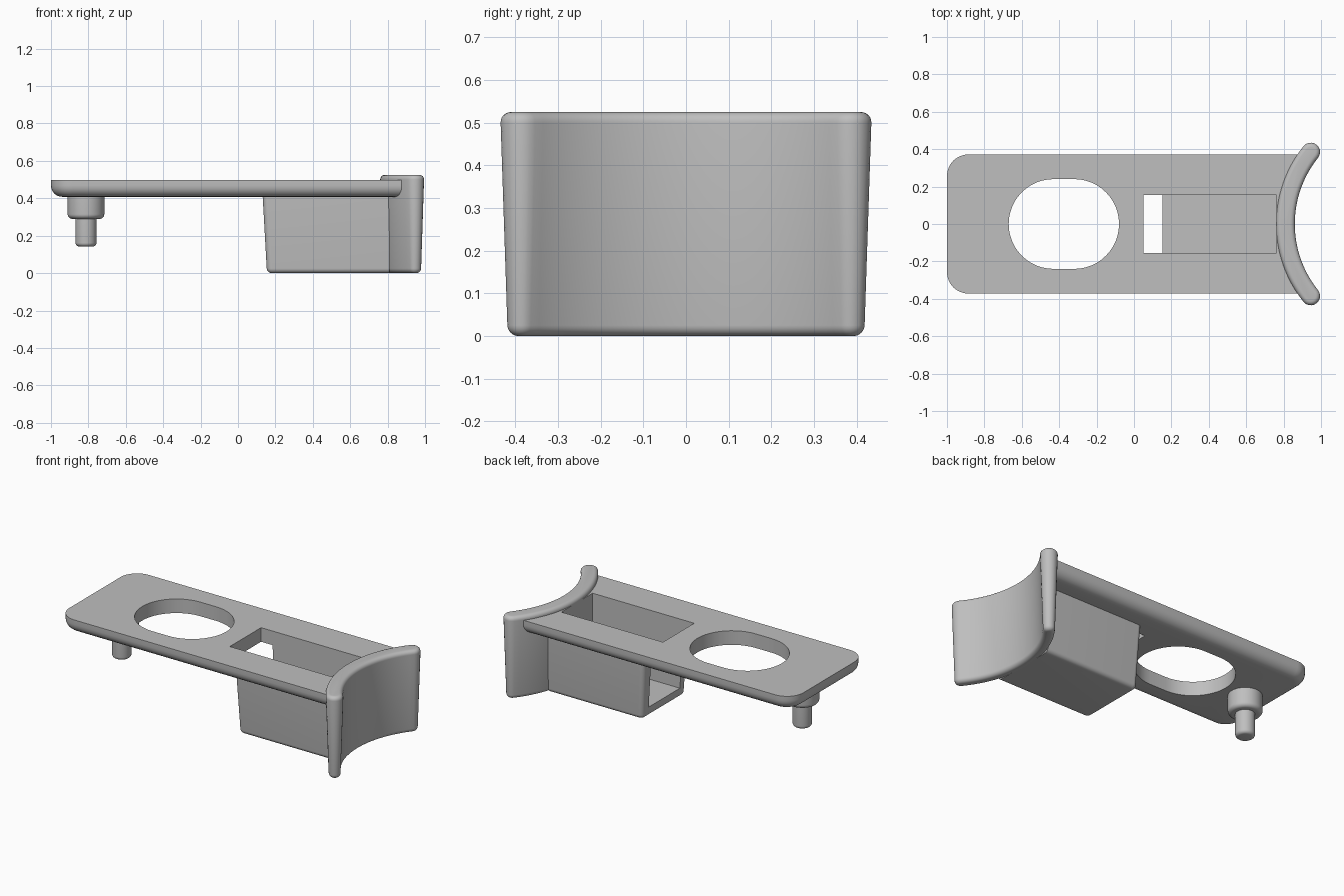
import bpy, bmesh
from math import sin, cos, pi, asin, sqrt, radians

if "Cube" in bpy.data.objects:
    bpy.data.objects.remove(bpy.data.objects["Cube"])

grey = bpy.data.materials.new("plain grey")
grey.diffuse_color = (0.52, 0.52, 0.52, 1)
grey.use_nodes = True
grey.node_tree.nodes["Principled BSDF"].inputs["Base Color"].default_value = grey.diffuse_color


def loft(name, rings):
    """Skin a stack of equal-sized counter-clockwise rings, bottom to top."""
    bm = bmesh.new()
    vs = [[bm.verts.new(p) for p in ring] for ring in rings]
    n = len(vs[0])
    for a, b in zip(vs, vs[1:]):
        for i in range(n):
            j = (i + 1) % n
            bm.faces.new((a[i], a[j], b[j], b[i]))
    bm.faces.new(vs[0][::-1])
    bm.faces.new(vs[-1])
    bmesh.ops.recalc_face_normals(bm, faces=bm.faces[:])
    me = bpy.data.meshes.new(name)
    bm.to_mesh(me)
    bm.free()
    me.materials.append(grey)
    ob = bpy.data.objects.new(name, me)
    bpy.context.collection.objects.link(ob)
    return ob


def select(ob):
    bpy.ops.object.select_all(action='DESELECT')
    ob.select_set(True)
    bpy.context.view_layer.objects.active = ob


def cut(ob, *cutters):
    select(ob)
    for c in cutters:
        m = ob.modifiers.new("cut", 'BOOLEAN')
        m.operation, m.solver, m.object = 'DIFFERENCE', 'EXACT', c
        bpy.ops.object.modifier_apply(modifier=m.name)


def fillet(r, n=6):
    """(inset, height) pairs of a rounded bottom edge."""
    return [(r * (1 - sin(k * pi / 2 / n)), r * (1 - cos(k * pi / 2 / n)))
            for k in range(n + 1)]


def outline(x0, h, r, end, z, n=8):
    """Strip with rounded left corners and a right end given by x = end(y)."""
    pts = []
    for sy, start in ((1, pi / 2), (-1, pi)):
        for k in range(n + 1):
            a = start + k * pi / 2 / n
            pts.append((x0 + r + r * cos(a), sy * (h - r) + r * sin(a), z))
    for k in range(17):
        y = -h + 2 * h * k / 16
        pts.append((end(y), y, z))
    return pts


def disc(x, r, z, half=0.0, n=48):
    """Circle, or a slot when half (the half length of its flats) is given."""
    pts = []
    for side, start in ((1, -pi / 2), (-1, pi / 2)):
        for k in range(n // 2 + 1 if half else n // 2):
            a = start + 2 * pi * k / n
            pts.append((x + side * half + r * cos(a), r * sin(a), z))
    return pts


# Curved end wall: drafted, with rounded tips and edges
CX, RAD = 1.426, 0.616
TIP = asin(0.385 / RAD)


def wall_ring(t, z, n=32, m=10):
    def side(rad, a):
        return (CX - rad * cos(a), rad * sin(a), z)

    def tip(a, s, th):
        px, py, _ = side(RAD, a)
        return (px + t * (-cos(a) * cos(th) + s * sin(a) * sin(th)),
                py + t * (sin(a) * cos(th) + s * cos(a) * sin(th)), z)
    angs = [TIP - 2 * TIP * k / n for k in range(n + 1)]
    caps = [pi * k / m for k in range(1, m)]
    return ([side(RAD + t, a) for a in angs]
            + [tip(-TIP, -1, th) for th in caps]
            + [side(RAD - t, a) for a in angs[::-1]]
            + [tip(TIP, 1, th) for th in caps[::-1]])


TOP = 0.525
levels = [(d, z) for d, z in fillet(0.025)]
levels += [(d, TOP - z) for d, z in fillet(0.025)[::-1]]
wall = loft("curved_end_wall",
            [wall_ring(0.033 + 0.0175 * z / TOP - d, z) for d, z in levels])

# Top plate: rounded lower edge, right end buried in the curved wall
plate_levels = [(d, 0.408 + z) for d, z in fillet(0.06)] + [(0, 0.497)]
plate = loft("top_plate", [
    outline(-1 + d, 0.372 - d, 0.115 - d,
            lambda y: CX - sqrt(RAD ** 2 - y ** 2), z)
    for d, z in plate_levels])

# Trough under the plate: drafted sides, rounded lower edge
trough_levels = [(d, z) for d, z in fillet(0.025)] + [(0, 0.44)]
trough = loft("trough", [
    outline(0.155 - 0.056 * z + d, 0.215 + 0.036 * z - d, 0.03 - d,
            lambda y: 0.81, z)
    for d, z in trough_levels])

# Openings: slot through the plate, channel through plate and trough
slot = loft("slot_cutter", [disc(-0.375, 0.24, z, 0.055) for z in (0.3, 0.6)])
channel = loft("channel_cutter", [
    [(0.052, -0.156, z), (0.762, -0.156, z), (0.762, 0.156, z), (0.052, 0.156, z)]
    for z in (0.06, 0.7)])
cut(plate, slot, channel)
cut(trough, channel)
for c in (slot, channel):
    bpy.data.objects.remove(c)

# Locating peg: wide collar and narrow pin
peg = []
for name, r, z0, z1, f in (("peg_collar", 0.098, 0.29, 0.44, 0.025),
                           ("peg_pin", 0.056, 0.142, 0.32, 0.02)):
    peg.append(loft(name, [disc(-0.813, r - d, z0 + z) for d, z in fillet(f)]
                    + [disc(-0.813, r, z1)]))

for ob in [wall, plate, trough] + peg:
    select(ob)
    bpy.ops.object.shade_smooth_by_angle(angle=radians(35))
